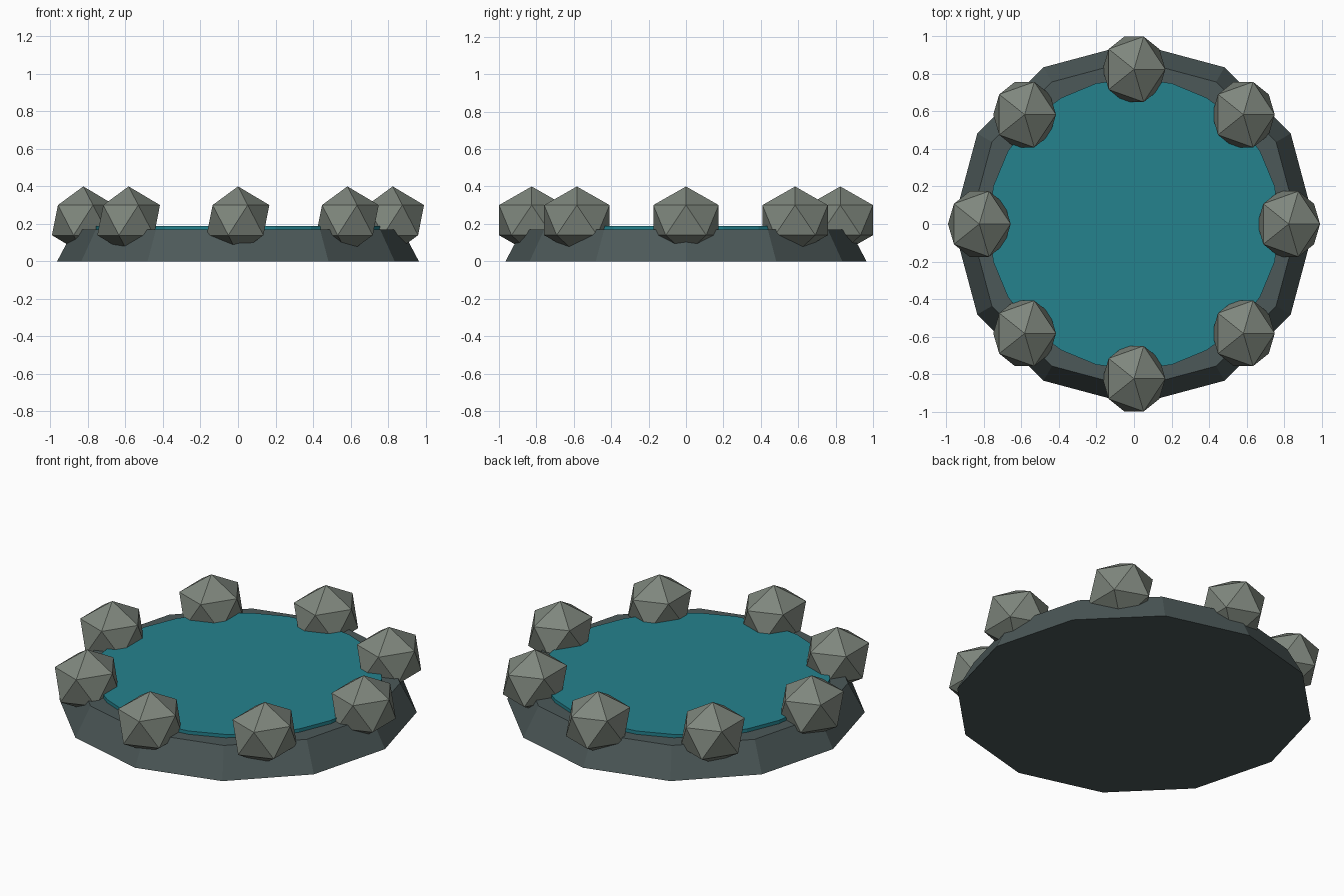
import bpy
from math import cos, sin, radians

cube = bpy.data.objects.get("Cube")
if cube:
    bpy.data.objects.remove(cube, do_unlink=True)


def material(name, rgb):
    mat = bpy.data.materials.new(name)
    mat.use_nodes = True
    color = (*rgb, 1)
    mat.diffuse_color = color
    mat.node_tree.nodes["Principled BSDF"].inputs["Base Color"].default_value = color
    return mat


def finish(name, mat):
    obj = bpy.context.object
    obj.name = obj.data.name = name
    obj.data.materials.append(mat)
    return obj


def tapered_disc(name, sides, bottom_radius, top_radius, z_low, z_high, mat):
    bpy.ops.mesh.primitive_cone_add(
        vertices=sides, radius1=bottom_radius, radius2=top_radius,
        depth=z_high - z_low, location=(0, 0, (z_low + z_high) / 2))
    return finish(name, mat)


slate = material("dark slate", (0.072, 0.098, 0.098))
stone = material("grey stone", (0.21, 0.24, 0.205))
teal = material("teal water", (0.018, 0.223, 0.27))

# Twelve-sided tapered basin and the thin water disc on top
tapered_disc("basin", 12, 0.965, 0.875, 0, 0.17, slate)
tapered_disc("water", 24, 0.777, 0.777, 0.13, 0.19, teal)

# Ring of eight faceted boulders, all turned the same way
for i in range(8):
    angle = radians(45 * i)
    bpy.ops.mesh.primitive_ico_sphere_add(
        subdivisions=1, radius=1,
        location=(0.825 * cos(angle), 0.825 * sin(angle), 0.22))
    boulder = finish(f"boulder_{i + 1}", stone)
    boulder.scale = (0.187, 0.2055, 0.18)
